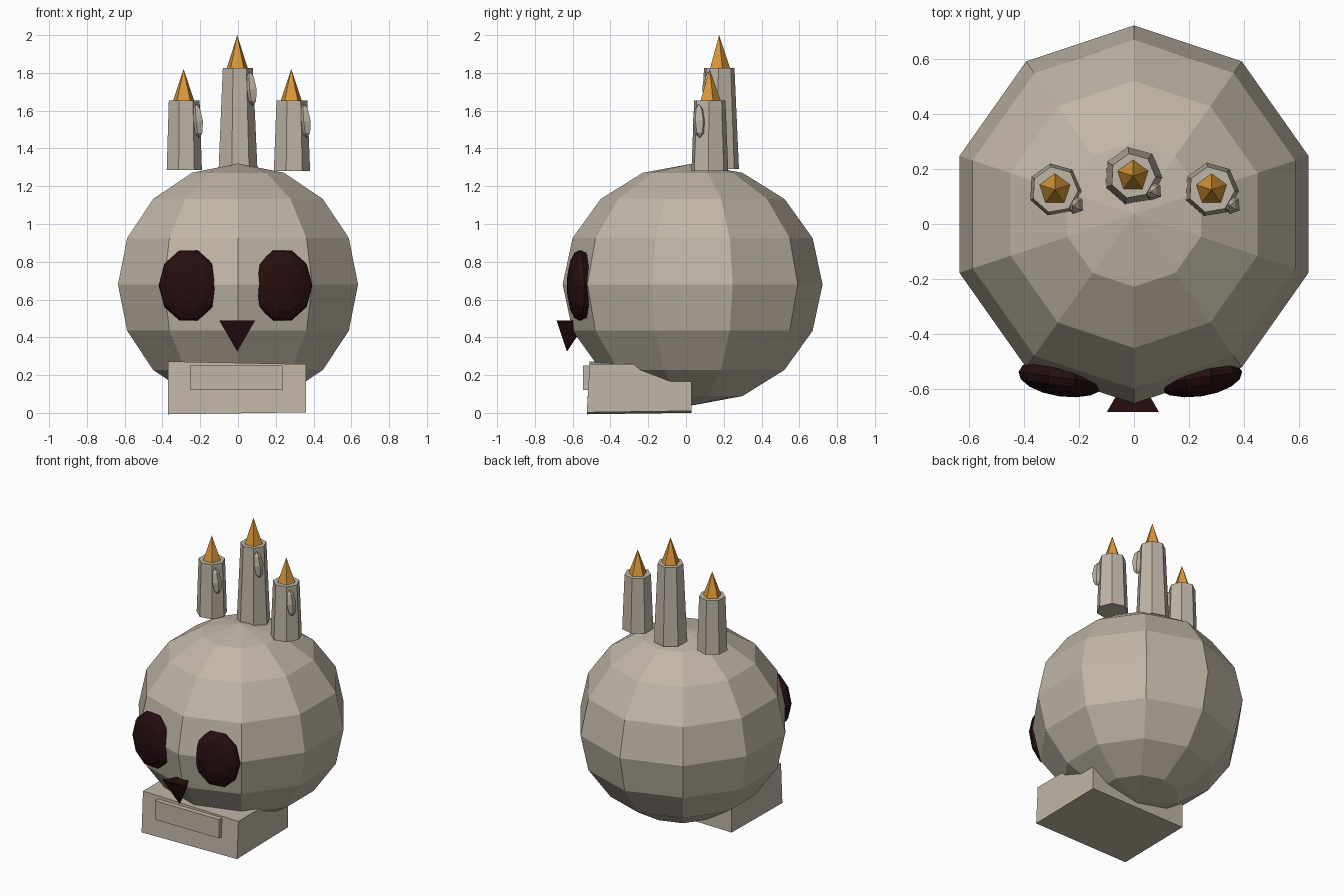
import bpy, bmesh
from math import radians
from mathutils import Matrix, Euler, Vector

if "Cube" in bpy.data.objects:
    bpy.data.objects.remove(bpy.data.objects["Cube"], do_unlink=True)


def material(name, rgb):
    m = bpy.data.materials.new(name)
    m.use_nodes = True
    colour = (*rgb, 1)
    m.diffuse_color = colour
    m.node_tree.nodes["Principled BSDF"].inputs["Base Color"].default_value = colour
    return m


bone = material("bone", (0.53, 0.47, 0.385))
dark = material("dark hollow", (0.02, 0.0045, 0.005))
fire = material("flame orange", (0.70, 0.31, 0.04))


def finish(name, bm, mat):
    bmesh.ops.remove_doubles(bm, verts=bm.verts, dist=0.0001)
    bmesh.ops.recalc_face_normals(bm, faces=bm.faces)
    mesh = bpy.data.meshes.new(name)
    bm.to_mesh(mesh)
    bm.free()
    mesh.materials.append(mat)
    obj = bpy.data.objects.new(name, mesh)
    bpy.context.collection.objects.link(obj)
    return obj


def place(loc, scale=(1, 1, 1), rot=(0, 0, 0)):
    angles = Euler([radians(a) for a in rot])
    return Matrix.LocRotScale(Vector(loc), angles, Vector(scale))


def ball(name, matrix, mat, segments, rings):
    bm = bmesh.new()
    bmesh.ops.create_uvsphere(bm, u_segments=segments, v_segments=rings, radius=1, matrix=matrix)
    return finish(name, bm, mat)


def cone(name, x, y, z0, z1, r0, r1, sides, mat, turn=0):
    bm = bmesh.new()
    bmesh.ops.create_cone(bm, cap_ends=True, segments=sides, radius1=r0, radius2=r1,
                          depth=z1 - z0, matrix=place((x, y, (z0 + z1) / 2), rot=(0, 0, turn)))
    return finish(name, bm, mat)


def box(name, loc, size, mat):
    bm = bmesh.new()
    bmesh.ops.create_cube(bm, size=1, matrix=place(loc, size))
    return finish(name, bm, mat)


# Faceted skull
ball("skull", place((0, 0.035, 0.68), (0.668, 0.688, 0.64)), bone, 10, 8)

# Slightly crooked jaw block with a tooth plate in front
jaw = box("jaw", (-0.005, -0.24, 0.135), (0.73, 0.54, 0.26), bone)
for v in jaw.data.vertices:
    low = v.co.z < 0.135
    v.co.z += 0.014 * (v.co.x + v.co.y) if low else -0.02 * v.co.x
    v.co.y -= 0.015 if low and v.co.y < -0.24 else 0
box("tooth_plate", (-0.01, -0.525, 0.185), (0.49, 0.04, 0.13), bone)

# Sunken eyes and nose
for side, x in (("right", -0.262), ("left", 0.235)):
    turn = -8 if x < 0 else 8
    spin = place((x, -0.56, 0.675), rot=(0, 0, turn))
    shape = place((0, 0, 0), (0.16, 0.068, 0.195))
    upright = place((0, 0, 0), rot=(90, 0, 0)) @ place((0, 0, 0), rot=(0, 0, 90))
    ball(side + "_eye", spin @ shape @ upright, dark, 10, 8)
cone("nose", -0.004, -0.63, 0.325, 0.49, 0, 0.11, 3, dark)

# Candles with wax drips and flames: name, x, y, bottom, top, radii, tip
candles = (
    ("middle", -0.004, 0.175, 1.29, 1.825, 0.107, 0.083, 2.0),
    ("right", -0.288, 0.125, 1.285, 1.655, 0.097, 0.085, 1.82),
    ("left", 0.282, 0.125, 1.28, 1.655, 0.1, 0.085, 1.82),
)
for name, x, y, z0, z1, r0, r1, tip in candles:
    cone(name + "_candle", x, y, z0, z1, r0, r1, 7, bone, 10)
    cone(name + "_flame", x, y, z1 - 0.005, tip, 0.06, 0, 5, fire)
    ball(name + "_wax_drip", place((x + 0.074, y - 0.055, z1 - 0.11), (0.033, 0.036, 0.09), (0, -6, 20)),
         bone, 5, 4)
